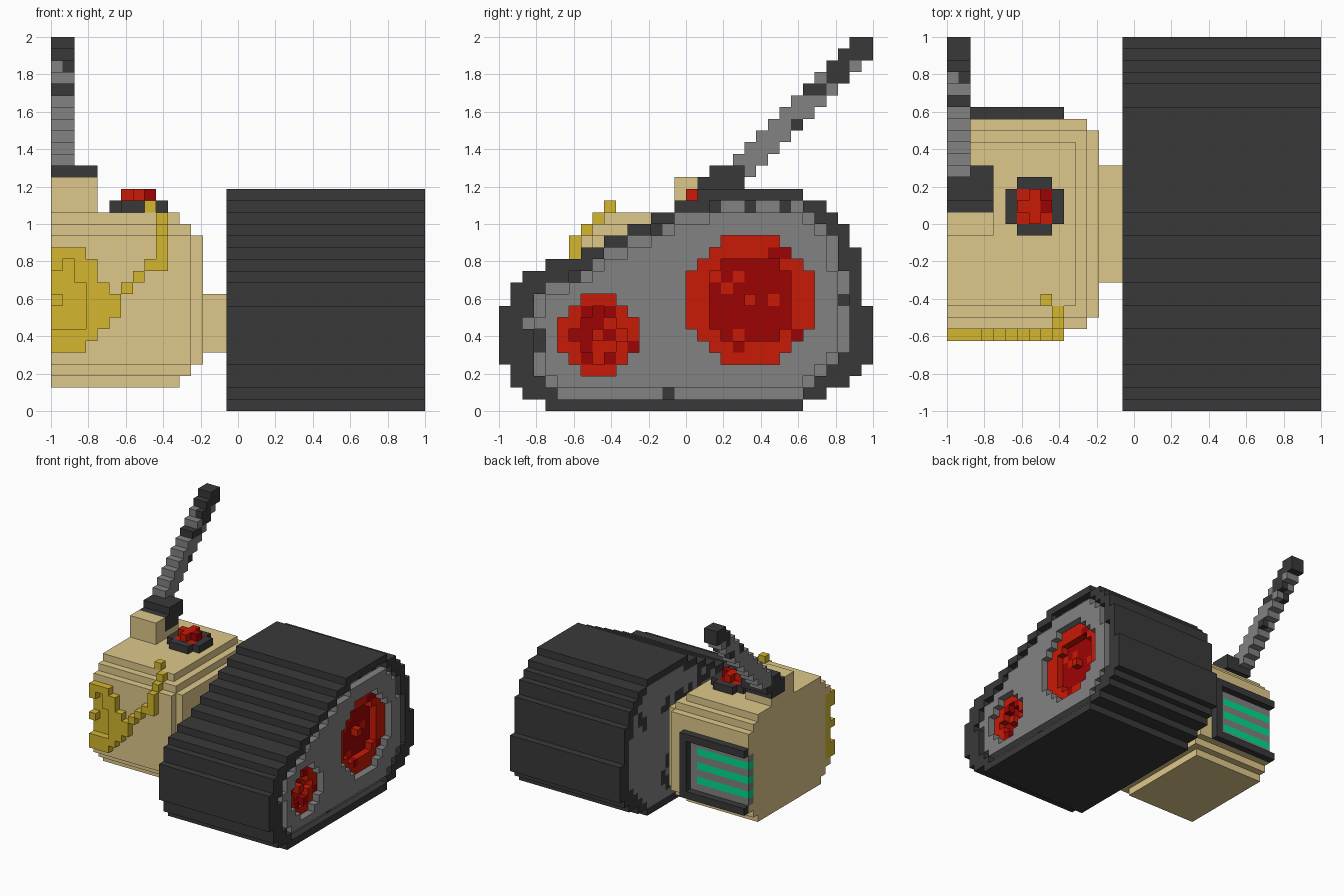
import bpy, bmesh, random
from mathutils import Vector

random.seed(4)
cube = bpy.data.objects.get("Cube")
if cube:
    bpy.data.objects.remove(cube, do_unlink=True)

U = 1 / 16  # edge of one block


def srgb(r, g, b):
    lin = [c / 255 / 12.92 if c < 11 else ((c / 255 + 0.055) / 1.055) ** 2.4 for c in (r, g, b)]
    return (*lin, 1)


MATS = {}
for name, rgb in {"charcoal": (57, 57, 57), "grey": (130, 130, 130), "tan": (222, 200, 138),
                  "gold": (212, 182, 46), "red": (201, 25, 5), "dark red": (158, 3, 5),
                  "green": (0, 222, 140)}.items():
    m = bpy.data.materials.new(name)
    m.use_nodes = True
    m.diffuse_color = srgb(*rgb)
    bsdf = m.node_tree.nodes["Principled BSDF"]
    bsdf.inputs["Base Color"].default_value = srgb(*rgb)
    bsdf.inputs["Roughness"].default_value = 0.9
    MATS[name] = m

grid = {}  # block position -> (part, colour)


def box(part, colour, xs, ys, zs):
    """Fill a block range; colour may be a function that is called per block."""
    for x in range(*xs):
        for y in range(*ys):
            for z in range(*zs):
                grid[x, y, z] = (part, colour() if callable(colour) else colour)


def put(part, colour, x, y, z):
    box(part, colour, (x, x + 1), (y, y + 1), (z, z + 1))


def mix(a, b, share):
    return lambda: b if random.random() < share else a


# Track: side profile as one y range per layer, extruded across x
outline = [(4, 26), (2, 28), (1, 30), (1, 31)] + [(0, 32)] * 5 + [(1, 31), (1, 31), (2, 31), (4, 31),
          (7, 31), (9, 30), (11, 30), (13, 29), (15, 28), (17, 26)]
for z, ys in enumerate(outline):
    box("track_tread", "charcoal", (15, 32), ys, (z, z + 1))

# Side panels: blotched inner side, outer side with a sunken groove around it
inner = [(5, 26), (4, 27), (3, 28), (3, 29), (3, 30), (3, 30), (2, 30), (3, 30), (3, 30), (4, 30),
         (6, 30), (8, 29), (9, 29), (11, 29), (13, 28), (15, 27), (18, 26)]
panel = {(y, z + 1) for z, (a, b) in enumerate(inner) for y in range(a, b)}
blotches = set()
for i in range(26):  # each blotch is a short run of dark blocks
    y, z = random.randrange(3, 29), random.randrange(2, 17)
    for step in range(4):
        blotches.add((y, z))
        dy, dz = random.choice([(1, 0), (0, 1), (0, -1)])
        y, z = y + dy, z + dz
for y, z in sorted(panel):
    put("inner_side_panel", "charcoal" if (y, z) in blotches else "grey", 15, y, z)
    if {(y - 1, z), (y + 1, z), (y, z - 1), (y, z + 1)} <= panel:
        put("outer_side_panel", "grey", 31, y, z)
    else:
        del grid[31, y, z]
        put("panel_groove", mix("grey", "charcoal", 0.2), 30, y, z)

# Wheels: rim sunk into the panel, deeper disc and a hub block
for part, cy, cz, radius, rim, patch, glint in (("rear_wheel", 21, 9, 5.4, 3.9, 0.15, 0.08),
                                                ("front_wheel", 8, 6, 3.4, 2.1, 0.25, 0.5)):
    for y in range(cy - 6, cy + 7):
        for z in range(cz - 6, cz + 7):
            d = ((y - cy) ** 2 + (z - cz) ** 2) ** 0.5
            if d > radius:
                continue
            del grid[31, y, z]
            if d > rim or d == 0:
                put(part, mix("red", "dark red", patch if d else 0), 30, y, z)
            else:
                del grid[30, y, z]
                put(part, mix("dark red", "red", glint), 29, y, z)

# Hull with stepped edges, and the axle block that joins it to the track
for zs, steps in (((2, 3), [(11, 9, 23)]), ((3, 4), [(12, 8, 24)]),
                  ((4, 15), [(13, 8, 24), (12, 7, 25)]),
                  ((15, 16), [(12, 8, 24)]), ((16, 17), [(11, 9, 23)])):
    for x, y0, y1 in steps:
        box("hull", "tan", (0, x), (y0, y1), zs)
box("axle_block", "tan", (13, 15), (11, 21), (5, 10))

# Front emblem: gold disc set into the hull with a raised ring and centre
widths = {5: 3, 6: 4, 7: 5, 8: 5, 9: 5, 10: 5, 11: 4, 12: 4, 13: 3}
for z, w in widths.items():
    for x in range(w):
        put("front_emblem", "gold", x, 7, z)
        hollow = (7 <= z <= 11 and x < w - 2 and (x, z) != (0, 9)) or (x, z) == (1, 12)
        if not hollow:
            put("front_emblem", "gold", x, 6, z)

# Chain of blocks climbing from the emblem to the roof
for x, y, z in [(5, 6, 8), (5, 6, 9), (6, 6, 10), (7, 6, 11), (8, 6, 12), (9, 6, 12), (9, 6, 13),
                (9, 6, 14), (9, 7, 15), (9, 8, 16), (8, 9, 17)]:
    put("front_chain", "gold", x, y, z)

# Rear grille: raised frame around a striped grey plate
box("rear_frame", "charcoal", (0, 10), (25, 26), (4, 13))
for x in range(9):
    for z in range(5, 12):
        del grid[x, 25, z]
        put("rear_grille", "green" if x < 8 and z in (6, 8, 10) else "grey", x, 24, z)

# Roof hatch: charcoal collar with a red knob
box("hatch_collar", "charcoal", (5, 10), (16, 19), (17, 18))
box("hatch_collar", "charcoal", (6, 9), (15, 20), (17, 18))
for x in range(6, 9):
    for y in range(16, 19):
        colour = "dark red" if x == 8 and y != 16 else "red"
        put("hatch_knob", colour, x, y, 17)
        if x == 7 or y == 17:
            put("hatch_knob", colour, x, y, 18)

# Barrel mount: tan block and charcoal pivot
box("barrel_mount", "tan", (0, 4), (15, 17), (17, 20))
box("barrel_mount", "tan", (0, 4), (17, 20), (17, 18))
box("barrel_pivot", "charcoal", (0, 4), (17, 20), (18, 19))
box("barrel_pivot", "charcoal", (0, 4), (17, 21), (19, 20))
box("barrel_pivot", "charcoal", (0, 4), (18, 21), (20, 21))

# Barrel rising towards the back, ending in a charcoal muzzle
for z in range(20, 30):
    box("barrel", mix("grey", "charcoal", 0.4 if z > 27 else 0.2), (0, 2),
        (max(z - 1, 20), z + 2), (z, z + 1))
box("barrel_muzzle", "charcoal", (0, 2), (29, 32), (30, 31))
box("barrel_muzzle", "charcoal", (0, 2), (30, 32), (31, 32))

# Skin each part: keep exposed block sides only, then merge flat regions
for part in dict.fromkeys(p for p, _ in grid.values()):
    mesh = bpy.data.meshes.new(part)
    bm = bmesh.new()
    used = []
    for cell, (owner, colour) in grid.items():
        if owner != part:
            continue
        centre = Vector(cell) + Vector((0.5, 0.5, 0.5))
        for axis in range(3):
            for sign in (-1, 1):
                n = Vector((0, 0, 0))
                n[axis] = sign
                if tuple(int(a + b) for a, b in zip(cell, n)) in grid:
                    continue
                u = Vector((0, 0, 0))
                u[(axis + 1) % 3] = 0.5
                v = n.cross(u)
                corners = [centre + n / 2 + a * u + b * v
                           for a, b in ((-1, -1), (1, -1), (1, 1), (-1, 1))]
                face = bm.faces.new([bm.verts.new(c * U - Vector((1, 1, 0))) for c in corners])
                if colour not in used:
                    used.append(colour)
                face.material_index = used.index(colour)
    bmesh.ops.remove_doubles(bm, verts=bm.verts, dist=0.001)
    bmesh.ops.dissolve_limit(bm, angle_limit=0.01, verts=bm.verts, edges=bm.edges,
                             delimit={'MATERIAL'})
    bm.to_mesh(mesh)
    bm.free()
    for colour in used:
        mesh.materials.append(MATS[colour])
    bpy.context.collection.objects.link(bpy.data.objects.new(part, mesh))
